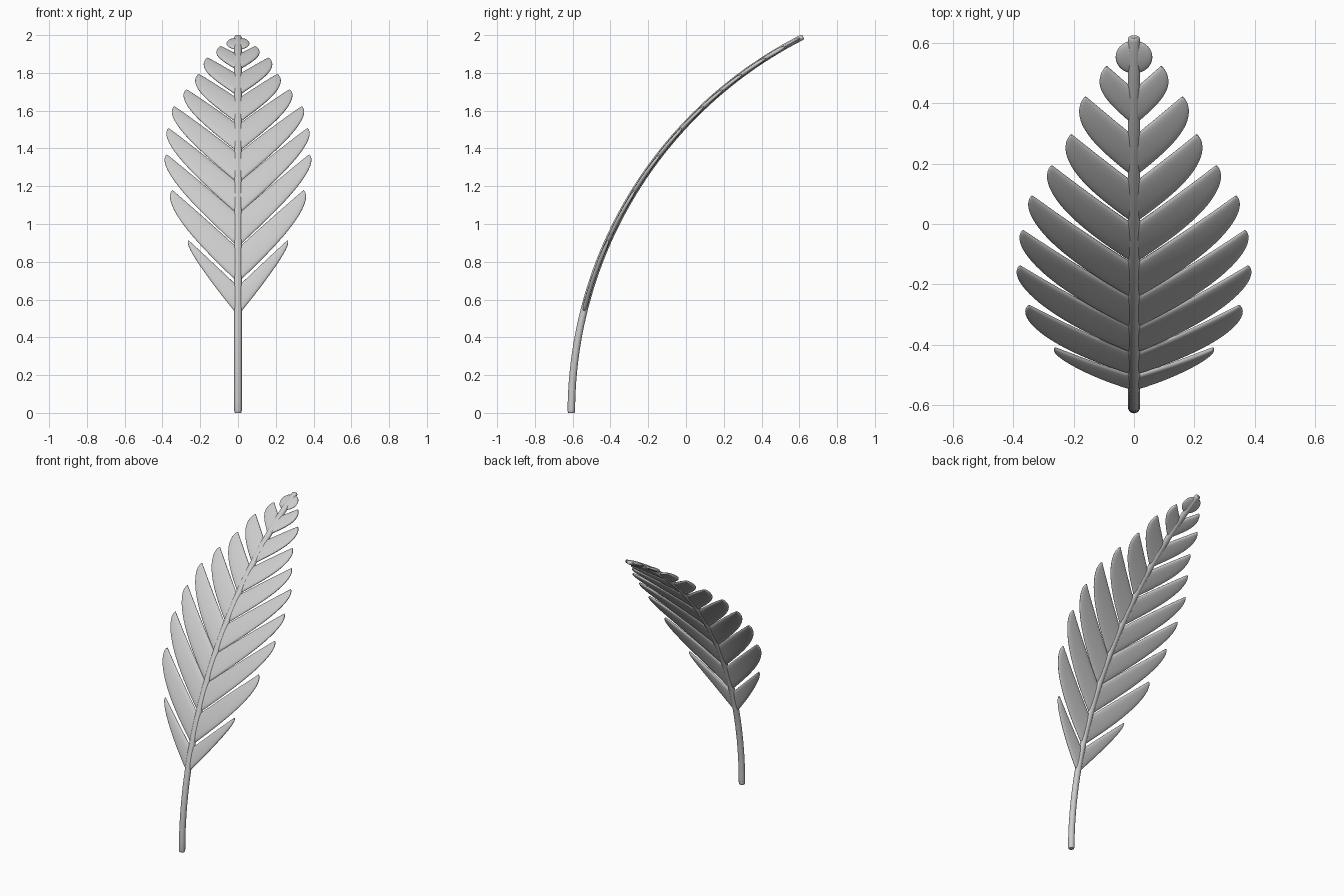
import bpy, bmesh
from math import sin, cos, pi, sqrt

if "Cube" in bpy.data.objects:
    bpy.data.objects.remove(bpy.data.objects["Cube"])

R, CY = 2.229, 1.622      # arc radius and arc centre (y) of the bent frond


def bend(x, s, n):
    """Flat frond coords (across, along, normal) -> bent world coords."""
    t = s / R
    return (x, CY - (R + n) * cos(t), (R + n) * sin(t))


def loft(name, rings, cap_start, cap_end, mirror=False):
    bm = bmesh.new()
    rows = [[bm.verts.new(p) for p in ring] for ring in rings]
    for a, b in zip(rows, rows[1:]):
        k = len(a)
        for i in range(k):
            bm.faces.new((a[i], a[(i + 1) % k], b[(i + 1) % k], b[i]))
    if cap_start:
        bm.faces.new(rows[0])
    if cap_end:
        bm.faces.new(rows[-1])
    bmesh.ops.recalc_face_normals(bm, faces=bm.faces)
    me = bpy.data.meshes.new(name)
    bm.to_mesh(me)
    bm.free()
    ob = bpy.data.objects.new(name, me)
    bpy.context.collection.objects.link(ob)
    bpy.context.view_layer.objects.active = ob
    ob.select_set(True)
    bpy.ops.object.shade_smooth_by_angle(angle=0.9)
    ob.select_set(False)
    if mirror:
        ob.modifiers.new("mirror", 'MIRROR')
    return ob


# Stem: elliptical tube following the arc, slightly rounded ends
END = 2.462
stations = [(0, .8), (.004, .93), (.012, 1)] + [(.012 + (END - .024) * i / 48, 1) for i in range(1, 49)]
stations += [(END - .004, .93), (END, .75)]
rings = []
for s, k in stations:
    rn = .020 - .005 * s / END
    rings.append([bend(.02 * k * cos(2 * pi * j / 20), s, rn * k * sin(2 * pi * j / 20)) for j in range(20)])
loft("stem", rings, True, True)


# Leaflet: straight 45 degree upper edge, bulging lower edge, lens section
def leaflet(name, u, tip_x, W, narrow=False):
    L = tip_x * sqrt(2)
    N, K = 22, 20
    rings = []
    for i in range(N + 1):
        q = sin(pi / 2 * min(i / N, .985))
        if narrow:
            B = (.112 - .085 * q) * sqrt(1 - q ** 10)
        else:
            B = W * sqrt(1 - q * q)
        T = .012 * sqrt(sqrt(1 - q ** 4))
        ring = []
        for j in range(K):
            c, d = cos(2 * pi * j / K), sin(2 * pi * j / K)
            v = .5 + .5 * abs(c) ** .8 * (1 if c > 0 else -1)
            b = v * B
            a = q * L - b * (1 - q) ** 3
            n = T * abs(d) ** .7 * (1 if d > 0 else -1)
            ring.append(bend((a + b) / sqrt(2), u + (a - b) / sqrt(2), n))
        rings.append(ring)
    loft(name, rings, False, True, mirror=True)


# Nine mirrored pairs: upper edge position on stem, tip reach, width
pairs = [(.679, .262, .112), (.895, .347, .137), (1.095, .377, .135),
         (1.287, .367, .137), (1.480, .337, .137), (1.679, .272, .135),
         (1.875, .207, .131), (2.074, .16, .122), (2.262, .09, .1)]
for i, (u, tx, w) in enumerate(pairs):
    leaflet(f"leaflet_pair_{i + 1}", u, tx, w, narrow=(i == 0))

# Terminal leaflet: small flattened disc at the tip
bm = bmesh.new()
bmesh.ops.create_uvsphere(bm, u_segments=28, v_segments=12, radius=1)
for v in bm.verts:
    v.co = bend(v.co.x * .061, 2.386 + v.co.y * .062, v.co.z * .012)
bmesh.ops.recalc_face_normals(bm, faces=bm.faces)
for f in bm.faces:
    f.smooth = True
me = bpy.data.meshes.new("terminal_leaflet")
bm.to_mesh(me)
bm.free()
bpy.context.collection.objects.link(bpy.data.objects.new("terminal_leaflet", me))
